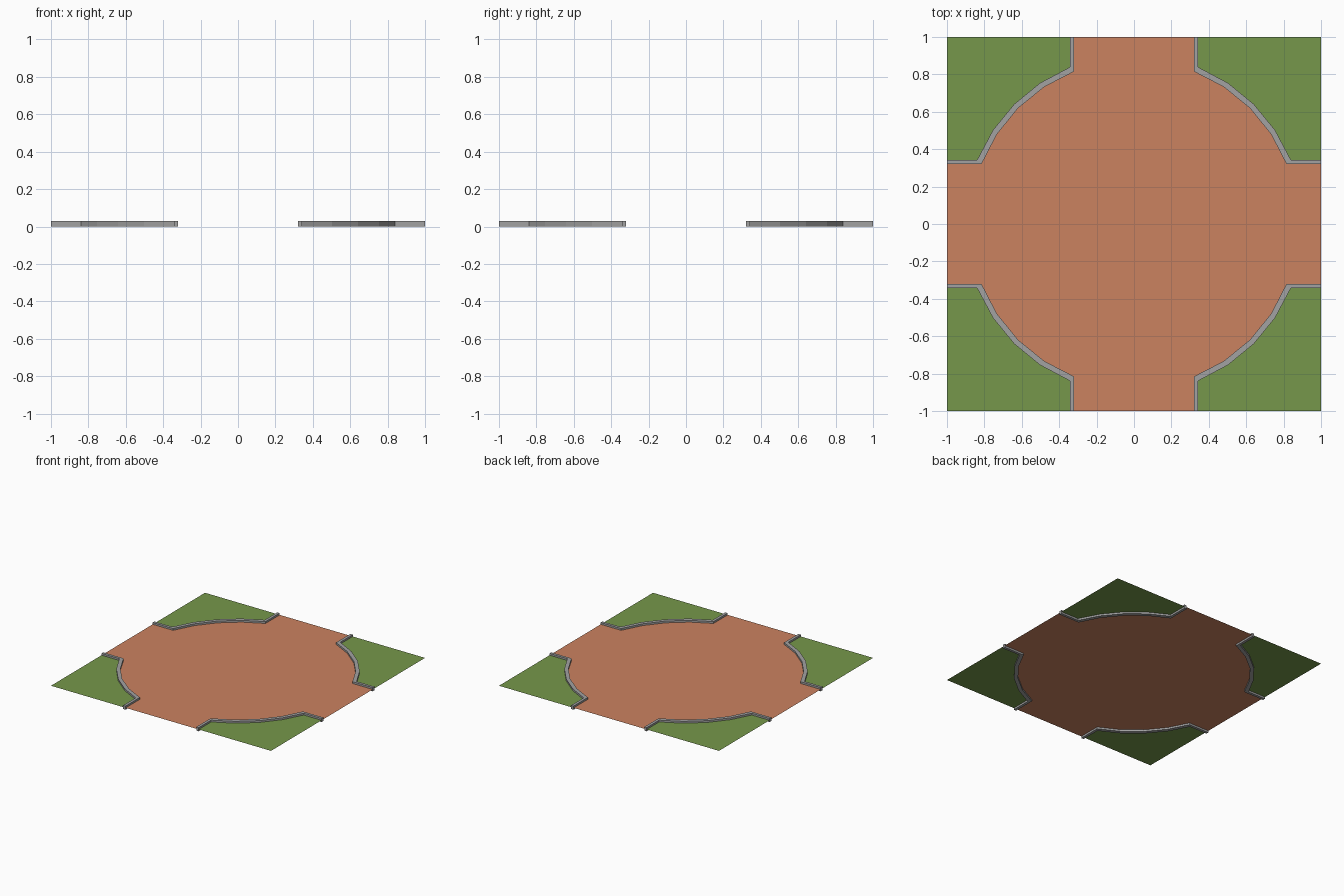
import bpy, bmesh, math

if "Cube" in bpy.data.objects:
    bpy.data.objects.remove(bpy.data.objects["Cube"])

HEIGHT = 0.03          # curb height
MID = HEIGHT / 2       # level of the ground sheets


def material(name, color):
    m = bpy.data.materials.new(name)
    m.diffuse_color = (*color, 1.0)
    m.use_nodes = True
    m.node_tree.nodes["Principled BSDF"].inputs["Base Color"].default_value = m.diffuse_color
    return m


DIRT = material("dirt_orange", (0.60, 0.225, 0.117))
GRASS = material("grass_green", (0.182, 0.312, 0.070))
STONE = material("stone_grey", (0.36, 0.36, 0.36))


def border(offset, radius):
    """Line from the right edge, around a four-sided arc, to the back edge."""
    start = math.asin(offset / radius)
    step = (math.pi / 2 - 2 * start) / 4
    arc = [(radius * math.cos(start + i * step),
            radius * math.sin(start + i * step)) for i in range(5)]
    return [(1.0, offset)] + arc + [(offset, 1.0)]


def turn(points, quarter):
    for _ in range(quarter):
        points = [(-y, x) for x, y in points]
    return points


def finish(bm, name, mat):
    mesh = bpy.data.meshes.new(name)
    bm.to_mesh(mesh)
    bm.free()
    mesh.materials.append(mat)
    obj = bpy.data.objects.new(name, mesh)
    bpy.context.collection.objects.link(obj)


def sheet(points, name, mat):
    bm = bmesh.new()
    face = bm.faces.new([bm.verts.new((x, y, MID)) for x, y in points])
    face.normal_update()
    if face.normal.z < 0:
        face.normal_flip()
    bmesh.ops.triangulate(bm, faces=[face])
    finish(bm, name, mat)


def curb(inner, outer, name):
    bm = bmesh.new()
    rings = []
    for (ix, iy), (ox, oy) in zip(inner, outer):
        rings.append([bm.verts.new(p) for p in (
            (ix, iy, 0), (ox, oy, 0), (ox, oy, HEIGHT), (ix, iy, HEIGHT))])
    for a, b in zip(rings, rings[1:]):
        for i in range(4):
            j = (i + 1) % 4
            bm.faces.new((a[i], a[j], b[j], b[i]))
    bm.faces.new(rings[0])
    bm.faces.new(rings[-1])
    bmesh.ops.recalc_face_normals(bm, faces=bm.faces)
    finish(bm, name, STONE)


inner, middle, outer = border(0.321, 0.876), border(0.332, 0.891), border(0.343, 0.906)

# Dirt crossing with round centre
sheet([p for q in range(4) for p in turn(middle, q)], "dirt_crossing", DIRT)

# Grass corners and their curbs
for q, corner in enumerate(("back_right", "back_left", "front_left", "front_right")):
    sheet(turn([(1.0, 1.0)] + middle[::-1], q), "grass_" + corner, GRASS)
    curb(turn(inner, q), turn(outer, q), "curb_" + corner)
